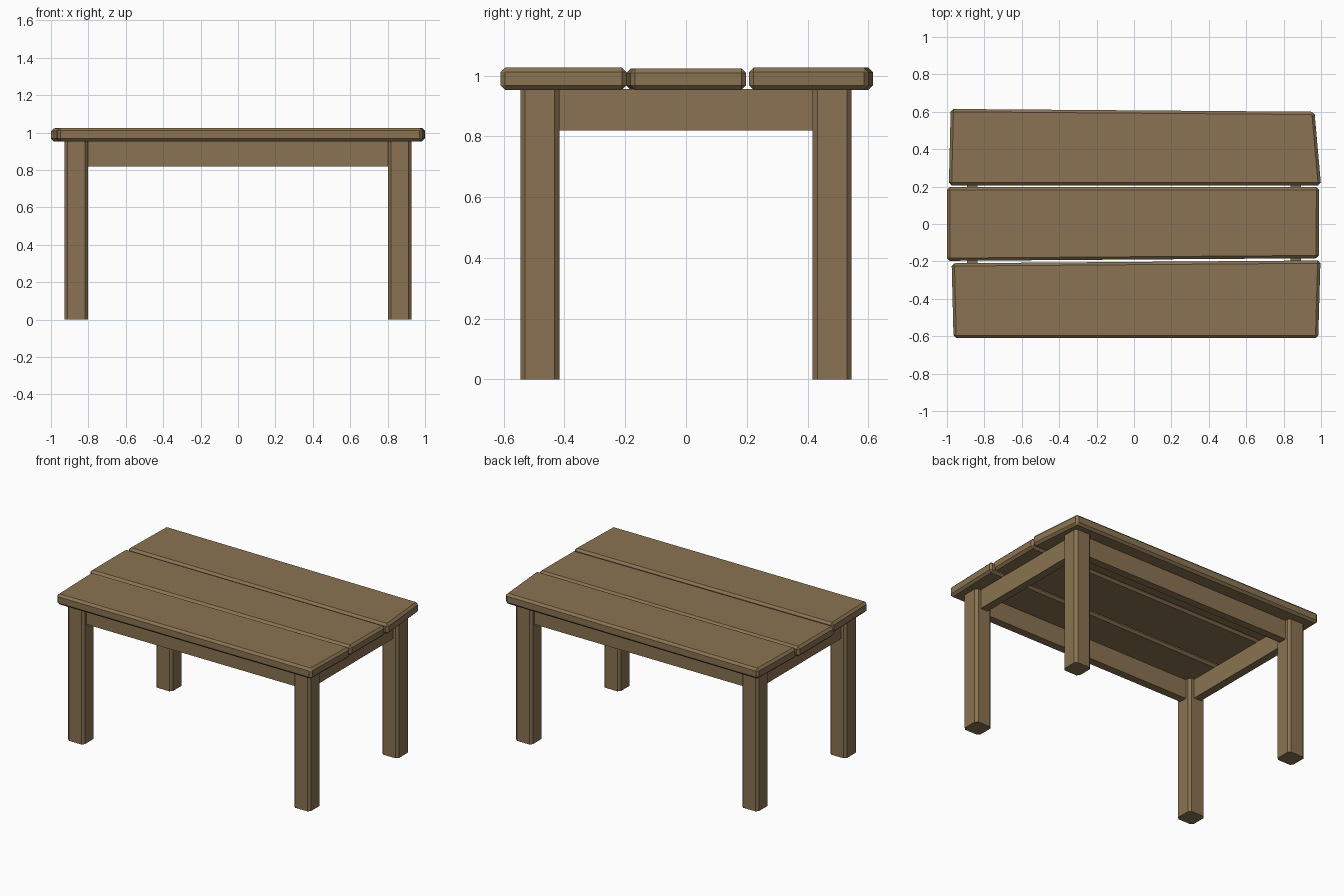
import bpy, bmesh

if "Cube" in bpy.data.objects:
    bpy.data.objects.remove(bpy.data.objects["Cube"])

wood = bpy.data.materials.new("brown wood")
wood.diffuse_color = (0.254, 0.171, 0.084, 1)
wood.use_nodes = True
wood.node_tree.nodes["Principled BSDF"].inputs["Base Color"].default_value = wood.diffuse_color


def prism(name, corners, z0, z1, bevel=0.0, vertical_only=False):
    """Extrude a four-cornered outline and chamfer its edges."""
    bm = bmesh.new()
    face = bm.faces.new([bm.verts.new((x, y, z0)) for x, y in corners])
    top = bmesh.ops.extrude_face_region(bm, geom=[face])
    for v in top["geom"]:
        if isinstance(v, bmesh.types.BMVert):
            v.co.z = z1
    bmesh.ops.recalc_face_normals(bm, faces=bm.faces[:])
    if bevel:
        edges = [e for e in bm.edges if not vertical_only
                 or abs(e.verts[0].co.z - e.verts[1].co.z) > 0.01]
        bmesh.ops.bevel(bm, geom=edges, offset=bevel, segments=1,
                        affect='EDGES', profile=0.5)
    mesh = bpy.data.meshes.new(name)
    bm.to_mesh(mesh)
    bm.free()
    mesh.materials.append(wood)
    ob = bpy.data.objects.new(name, mesh)
    bpy.context.collection.objects.link(ob)
    return ob


def rect(cx, cy, w, d):
    return [(cx - w / 2, cy - d / 2), (cx + w / 2, cy - d / 2),
            (cx + w / 2, cy + d / 2), (cx - w / 2, cy + d / 2)]


# Slightly crooked top planks
planks = {
    "front_plank": ([(-0.965, -0.61), (0.985, -0.61), (0.997, -0.195), (-0.975, -0.21)], 1.026),
    "middle_plank": ([(-1.0, -0.197), (0.988, -0.183), (0.99, 0.198), (-1.0, 0.198)], 1.023),
    "back_plank": ([(-0.99, 0.207), (1.0, 0.207), (0.965, 0.6), (-0.98, 0.615)], 1.026),
}
for name, (corners, top) in planks.items():
    prism(name, corners, 0.953, top, 0.015)

# Chamfered legs
LX, LY = 0.865, 0.481
for sx, side in ((-1, "left"), (1, "right")):
    for sy, end in ((-1, "front"), (1, "back")):
        prism(f"{end}_{side}_leg", rect(sx * LX, sy * LY, 0.127, 0.128),
              0.0, 0.956, 0.016, True)

# Apron rails between the legs
for s, side, end in ((-1, "left", "front"), (1, "right", "back")):
    prism(f"{end}_rail", rect(0, s * LY, 2 * LX - 0.11, 0.055), 0.82, 0.956)
    prism(f"{side}_rail", rect(s * LX, 0, 0.055, 2 * LY - 0.11), 0.82, 0.956)
